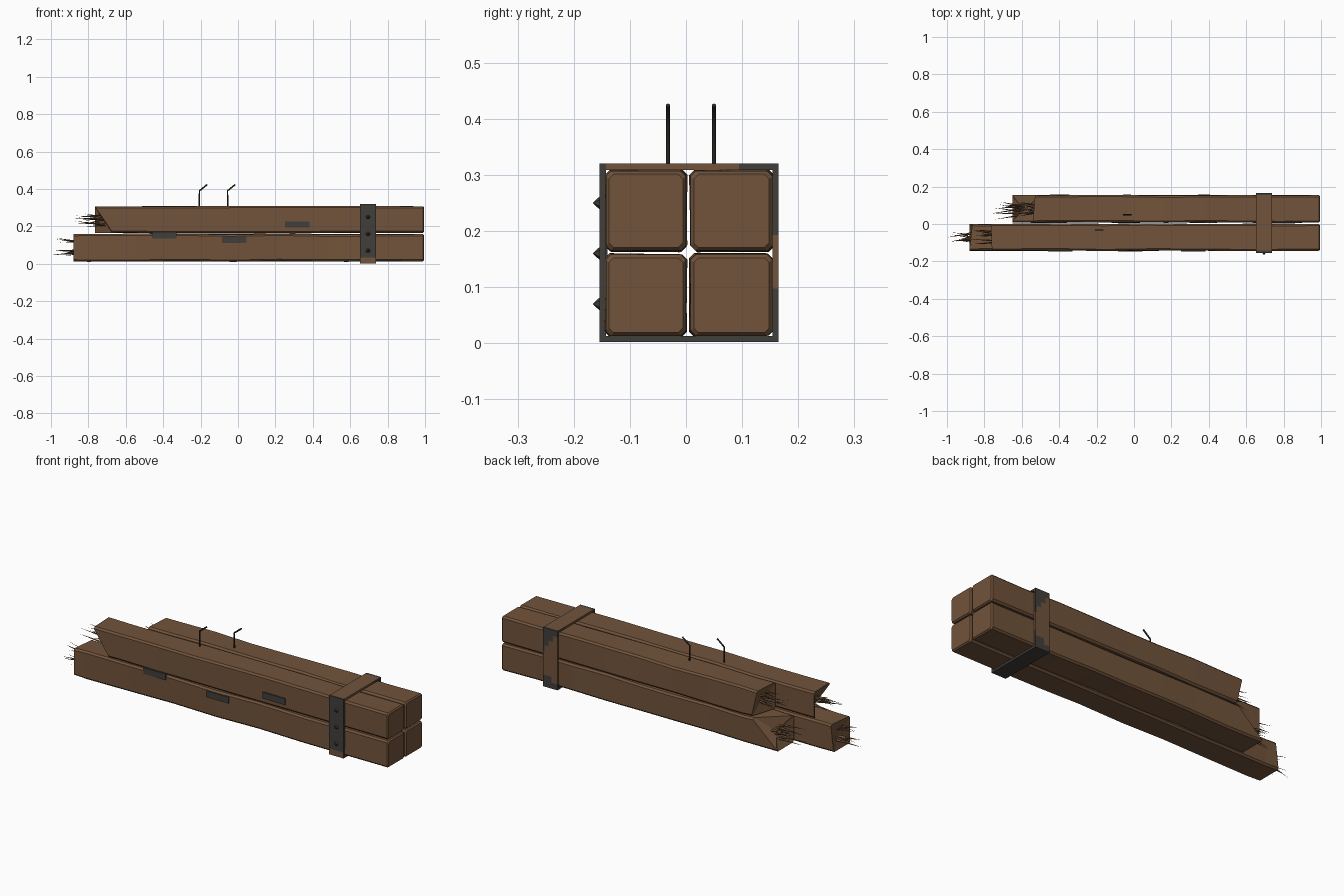
import bpy, bmesh, math, random
from mathutils import Vector

if "Cube" in bpy.data.objects:
    bpy.data.objects.remove(bpy.data.objects["Cube"])

random.seed(4)


def material(name, rgb):
    m = bpy.data.materials.new(name)
    m.diffuse_color = (*rgb, 1)
    m.use_nodes = True
    m.node_tree.nodes["Principled BSDF"].inputs["Base Color"].default_value = m.diffuse_color
    return m


WOOD = material("brown wood", (0.165, 0.087, 0.043))
IRON = material("dark iron", (0.052, 0.049, 0.044))
NAIL = material("blackened nail", (0.026, 0.021, 0.017))
SPLINTER = material("splinter wood", (0.15, 0.078, 0.038))


def finish(bm, name, *mats):
    bmesh.ops.recalc_face_normals(bm, faces=bm.faces)
    me = bpy.data.meshes.new(name)
    bm.to_mesh(me)
    bm.free()
    ob = bpy.data.objects.new(name, me)
    bpy.context.collection.objects.link(ob)
    for m in mats:
        me.materials.append(m)
    return ob


def box(name, lo, hi, *mats, cuts=0, rule=None):
    bm = bmesh.new()
    bmesh.ops.create_cube(bm, size=1)
    for v in bm.verts:
        v.co = [lo[i] + (v.co[i] + 0.5) * (hi[i] - lo[i]) for i in range(3)]
    if cuts:
        bmesh.ops.subdivide_edges(bm, edges=bm.edges[:], cuts=cuts, use_grid_fill=True)
    bmesh.ops.recalc_face_normals(bm, faces=bm.faces)
    if rule:
        for f in bm.faces:
            f.material_index = int(rule(f.calc_center_median(), f.normal))
    return finish(bm, name, *mats)


# Beams: lofted chamfered squares with a broken left end.
# ends = x of the broken end at corners front-bottom, back-bottom, back-top, front-top
def beam(name, y0, y1, z0, z1, ends):
    c = 0.009
    ring = [(y0 + c, z0), (y1 - c, z0), (y1, z0 + c), (y1, z1 - c),
            (y1 - c, z1), (y0 + c, z1), (y0, z1 - c), (y0, z0 + c)]
    corner = [0, 1, 1, 2, 2, 3, 3, 0]
    cy, cz = (y0 + y1) / 2, (z0 + z1) / 2
    bm = bmesh.new()
    rings = [[bm.verts.new((ends[corner[i]], y, z)) for i, (y, z) in enumerate(ring)]]
    first, n = max(ends) + 0.06, 8
    for s in range(n):
        x = first + (0.988 - first) * s / (n - 1)
        j = 0.003 if s < n - 1 else 0
        d = [(random.uniform(-j, j), random.uniform(-j, j)) for _ in range(4)]
        rings.append([bm.verts.new((x, y + d[corner[i]][0], z + d[corner[i]][1]))
                      for i, (y, z) in enumerate(ring)])
    rings.append([bm.verts.new((0.995, cy + (y - cy) * 0.92, cz + (z - cz) * 0.92))
                  for y, z in ring])
    for a, b in zip(rings, rings[1:]):
        for i in range(8):
            k = (i + 1) % 8
            bm.faces.new((a[i], a[k], b[k], b[i]))
    bm.faces.new(rings[-1])
    hub = bm.verts.new((sum(ends) / 4 + 0.02, cy, cz))
    for i in range(8):
        bm.faces.new((rings[0][i], rings[0][(i + 1) % 8], hub))
    ob = finish(bm, name, WOOD)
    splinters(name + "_splinters", sum(ends) / 4, min(ends), cy, cz)
    return ob


# Splinters: thin four-sided spikes fanning out of each broken end
def splinters(name, x_root, x_end, cy, cz):
    bm = bmesh.new()
    for i in range(11):
        y = cy + random.uniform(-0.032, 0.032)
        z = cz + random.uniform(-0.032, 0.032)
        reach = 0.12 if i == 0 else random.uniform(0.04, 0.105)
        tip = Vector((x_end - reach, y + random.uniform(-0.03, 0.03),
                      z + random.uniform(-0.025, 0.025)))
        r = random.uniform(0.004, 0.008)
        base = [bm.verts.new((x_root + 0.03, y + a * r, z + b * r))
                for a, b in ((1, 0), (0, 1), (-1, 0), (0, -1))]
        t = bm.verts.new(tip)
        bm.faces.new(base)
        for k in range(4):
            bm.faces.new((base[k], base[(k + 1) % 4], t))
    finish(bm, name, SPLINTER)


beam("front_lower_beam", -0.143, 0.0, 0.013, 0.158, (-0.88, -0.88, -0.865, -0.88))
beam("back_lower_beam", 0.008, 0.154, 0.013, 0.158, (-0.65, -0.65, -0.51, -0.65))
beam("front_upper_beam", -0.143, 0.0, 0.165, 0.307, (-0.675, -0.765, -0.765, -0.76))
beam("back_upper_beam", 0.008, 0.154, 0.165, 0.307, (-0.54, -0.50, -0.53, -0.54))

# Strap: four bars around the bundle, partly rusted to brown
X0, X1, T = 0.652, 0.738, 0.011
box("strap_front", (X0, -0.154, 0.002), (X1, -0.154 + T, 0.32), IRON, WOOD, cuts=9,
    rule=lambda p, n: n.y < -0.5 and p.z < 0.035)
box("strap_back", (X0, 0.165 - T, 0.002), (X1, 0.165, 0.32), IRON, WOOD, cuts=9,
    rule=lambda p, n: not (p.z > 0.2 + (X1 - p.x) * 1.2 or p.z < 0.03 + (p.x - X0) * 0.6))
box("strap_bottom", (X0, -0.154 + T, 0.002), (X1, 0.165 - T, 0.002 + T), IRON)
box("strap_top", (X0, -0.154 + T, 0.32 - T), (X1, 0.165 - T, 0.32), IRON, WOOD, cuts=9,
    rule=lambda p, n: n.z > 0.5 or p.y < 0.1)

# Strap studs: low pointed cones on the front
for i, z in enumerate((0.07, 0.16, 0.25)):
    bpy.ops.mesh.primitive_cone_add(vertices=6, radius1=0.012, radius2=0, depth=0.013,
                                    location=(0.695, -0.160, z), rotation=(math.pi / 2, 0, 0))
    bpy.context.object.name = f"strap_stud_{i + 1}"
    bpy.context.object.data.materials.append(IRON)

# Small iron plates on the front
for i, (x, z) in enumerate(((-0.395, 0.153), (-0.02, 0.128), (0.317, 0.21))):
    box(f"front_plate_{i + 1}", (x - 0.066, -0.148, z - 0.017), (x + 0.066, -0.14, z + 0.017), IRON)

# Bent nails on top
for i, (x, y) in enumerate(((-0.206, -0.032), (-0.056, 0.05))):
    cu = bpy.data.curves.new(f"bent_nail_{i + 1}", 'CURVE')
    cu.dimensions = '3D'
    cu.bevel_depth = 0.0042
    cu.bevel_resolution = 1
    cu.use_fill_caps = True
    sp = cu.splines.new('POLY')
    sp.points.add(2)
    for p, co in zip(sp.points, ((x, y, 0.29), (x, y, 0.39), (x + 0.042, y, 0.424))):
        p.co = (*co, 1)
    cu.materials.append(NAIL)
    bpy.context.collection.objects.link(bpy.data.objects.new(cu.name, cu))
